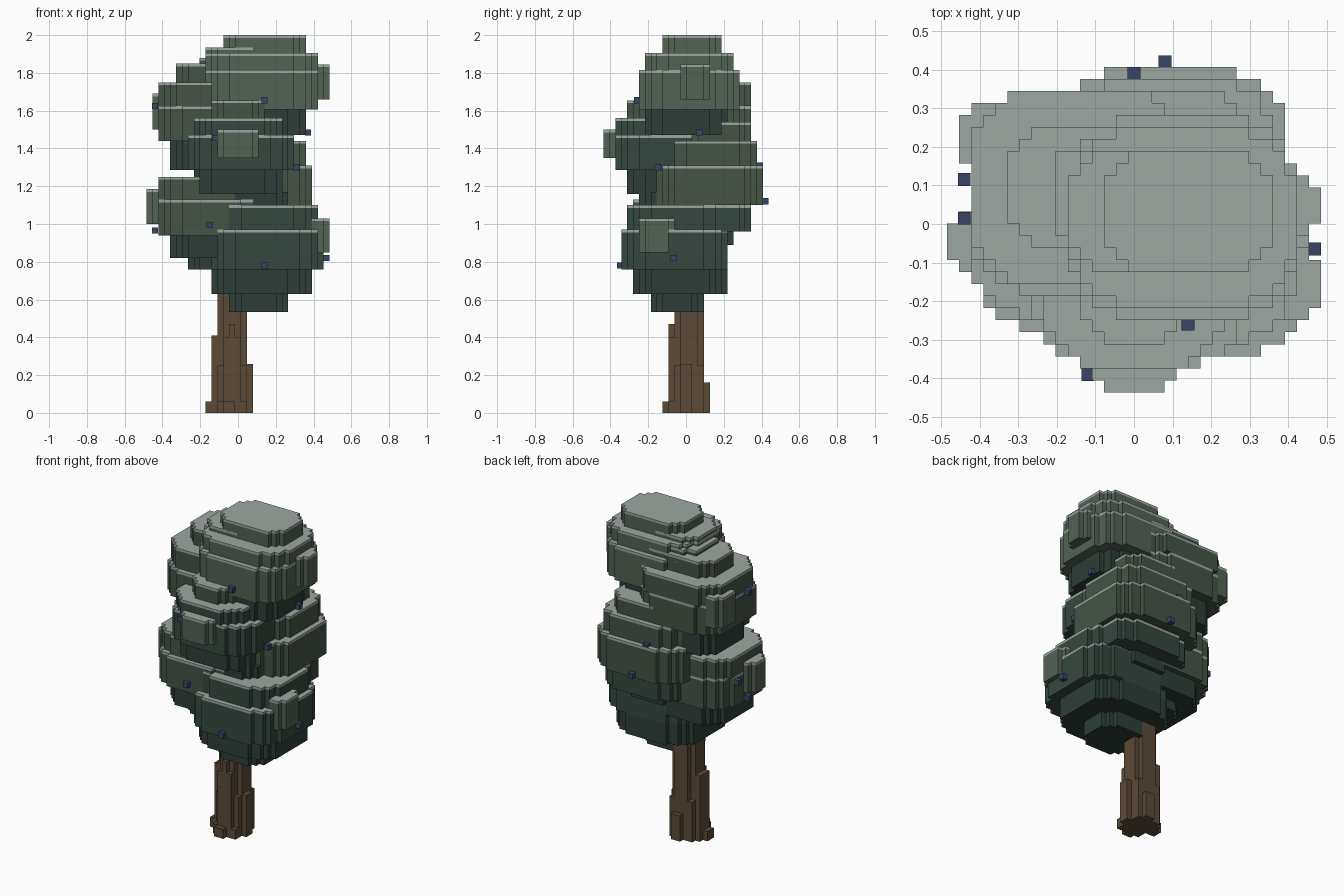
import bpy, bmesh, math

V = 0.03125          # voxel size
OX = -0.484          # voxel grid origin in x
OY = -0.4365         # voxel grid origin in y


def material(name, rgb):
    m = bpy.data.materials.new(name)
    m.diffuse_color = (*rgb, 1)
    return m


MATS = {
    "dark": material("leaf_dark", (0.026, 0.048, 0.040)),
    "deep": material("leaf_deep", (0.036, 0.065, 0.050)),
    "mid": material("leaf_mid", (0.058, 0.088, 0.060)),
    "light": material("leaf_light", (0.085, 0.122, 0.088)),
    "cap": material("leaf_frost", (0.34, 0.39, 0.36)),
    "bark": material("bark", (0.105, 0.070, 0.040)),
    "knot": material("bark_knot", (0.14, 0.10, 0.055)),
    "berry": material("berry", (0.04, 0.06, 0.13)),
}


def prism(bm, cells, z0, z1, index, top=True, bottom=True):
    """Extrude a set of grid cells into one stepped slab."""
    verts = {}

    def vert(i, j, z):
        if (i, j, z) not in verts:
            verts[i, j, z] = bm.verts.new((OX + i * V, OY + j * V, z))
        return verts[i, j, z]

    def face(*pts):
        bm.faces.new([vert(*p) for p in pts]).material_index = index

    for i, j in cells:
        c = [(i, j), (i + 1, j), (i + 1, j + 1), (i, j + 1)]
        if top:
            face(*[(*p, z1) for p in c])
        if bottom:
            face(*[(*p, z0) for p in reversed(c)])
        for k, n in enumerate([(i, j - 1), (i + 1, j), (i, j + 1), (i - 1, j)]):
            if n not in cells:
                a, b = c[k], c[(k + 1) % 4]
                face((*a, z0), (*b, z0), (*b, z1), (*a, z1))


def footprint(x0, x1, y0, y1, power):
    """Grid cells inside a superellipse filling the given bounds."""
    i0, i1 = round((x0 - OX) / V), round((x1 - OX) / V)
    j0, j1 = round((y0 - OY) / V), round((y1 - OY) / V)
    cx, cy, rx, ry = (i0 + i1) / 2, (j0 + j1) / 2, (i1 - i0) / 2, (j1 - j0) / 2
    return {(i, j) for i in range(i0, i1) for j in range(j0, j1)
            if abs((i + .5 - cx) / rx) ** power + abs((j + .5 - cy) / ry) ** power <= 1}


def part(name, layers, power=3.4):
    """Stack of layers: x0, x1, y0, y1, z0, z1, shade. Leafy tops get a pale cap."""
    bm = bmesh.new()
    keys = list(MATS)
    for x0, x1, y0, y1, z0, z1, shade in layers:
        cells = footprint(x0, x1, y0, y1, power)
        if shade in ("mid", "light", "deep"):
            prism(bm, cells, z0, z1 - 0.015, keys.index(shade), top=False)
            prism(bm, cells, z1 - 0.015, z1, keys.index("cap"), bottom=False)
        else:
            prism(bm, cells, z0, z1, keys.index(shade))
    bmesh.ops.dissolve_limit(bm, angle_limit=0.01, verts=bm.verts, edges=bm.edges,
                             delimit={'MATERIAL'})
    me = bpy.data.meshes.new(name)
    bm.to_mesh(me)
    bm.free()
    for m in MATS.values():
        me.materials.append(m)
    ob = bpy.data.objects.new(name, me)
    bpy.context.collection.objects.link(ob)
    return ob


# Foliage clumps, bottom to top
part("lower_right_clump", [
    (-0.05, 0.26, -0.19, 0.09, 0.535, 0.63, "dark"),
    (-0.14, 0.39, -0.28, 0.22, 0.63, 0.76, "dark"),
    (-0.14, 0.45, -0.345, 0.22, 0.76, 0.97, "deep"),
    (-0.11, 0.42, -0.31, 0.22, 0.97, 1.10, "deep"),
], 3.1)
part("lower_left_clump", [
    (-0.27, 0.08, -0.19, 0.12, 0.76, 0.82, "dark"),
    (-0.36, 0.11, -0.25, 0.22, 0.82, 0.94, "dark"),
    (-0.42, 0.14, -0.28, 0.25, 0.94, 1.13, "mid"),
    (-0.42, 0.11, -0.25, 0.25, 1.13, 1.25, "mid"),
], 3.1)
part("back_right_clump", [
    (-0.05, 0.25, 0.0, 0.25, 0.89, 0.96, "dark"),
    (-0.14, 0.36, -0.06, 0.345, 0.96, 1.10, "deep"),
    (-0.20, 0.39, -0.16, 0.405, 1.10, 1.31, "mid"),
    (-0.17, 0.36, -0.09, 0.375, 1.31, 1.44, "mid"),
    (-0.08, 0.29, 0.0, 0.345, 1.44, 1.54, "mid"),
], 3.6)
part("front_clump", [
    (-0.24, 0.23, -0.31, 0.12, 1.16, 1.285, "dark"),
    (-0.27, 0.30, -0.375, 0.15, 1.285, 1.47, "deep"),
    (-0.24, 0.23, -0.375, 0.15, 1.47, 1.56, "deep"),
    (-0.14, 0.14, -0.31, 0.09, 1.56, 1.655, "mid"),
], 3.2)
part("upper_left_clump", [
    (-0.36, 0.08, -0.12, 0.28, 1.285, 1.44, "dark"),
    (-0.42, 0.14, -0.19, 0.345, 1.44, 1.625, "mid"),
    (-0.42, 0.14, -0.16, 0.345, 1.625, 1.75, "mid"),
    (-0.33, 0.14, -0.06, 0.25, 1.75, 1.85, "mid"),
    (-0.20, 0.14, -0.06, 0.22, 1.85, 1.88, "mid"),
])
part("crown_clump", [
    (-0.08, 0.36, -0.22, 0.22, 1.47, 1.605, "dark"),
    (-0.17, 0.42, -0.25, 0.28, 1.605, 1.815, "light"),
    (-0.17, 0.42, -0.22, 0.25, 1.815, 1.905, "light"),
    (-0.17, 0.14, -0.125, 0.19, 1.905, 1.935, "light"),
    (-0.08, 0.36, -0.125, 0.19, 1.905, 2.0, "light"),
], 3)
# Foliage bridging the lower and middle clumps
part("middle_foliage", [(-0.17, 0.26, -0.25, 0.16, 1.0, 1.17, "dark")])

# Small leaf pads standing slightly proud of the clumps
for name, box in {
    "right_low_leaf_pad": (0.36, 0.484, -0.25, -0.06, 0.85, 1.03),
    "left_low_leaf_pad": (-0.484, -0.36, -0.125, 0.03, 1.0, 1.185),
    "front_leaf_pad": (-0.11, 0.11, -0.4365, -0.31, 1.35, 1.50),
    "left_high_leaf_pad": (-0.455, -0.33, 0.125, 0.315, 1.50, 1.69),
    "right_high_leaf_pad": (0.36, 0.484, -0.03, 0.125, 1.66, 1.845),
}.items():
    part(name, [(*box, "light")], 2.5)

# Trunk with stepped bark ridges and root flare
part("trunk", [(-0.11, 0.045, -0.065, 0.09, 0, 0.75, "bark")], 3)
ridges = [
    (-0.14, 0.045, -0.03, 0.06, 0, 0.41), (-0.08, 0.015, -0.095, 0.06, 0, 0.40),
    (-0.05, -0.02, -0.095, 0, 0, 0.47), (-0.14, 0.075, -0.03, 0.03, 0, 0.26),
    (-0.05, 0.015, 0, 0.12, 0, 0.16), (-0.11, 0.045, -0.065, 0.09, 0, 0.25),
    (-0.17, 0.045, -0.03, 0.03, 0, 0.06), (-0.08, -0.02, -0.125, 0, 0, 0.06),
    (-0.11, 0.045, -0.095, 0.09, 0, 0.06),
]
part("bark_ridges", [(*r, "bark") for r in ridges], 12)
part("bark_knot", [(-0.08, -0.02, -0.105, -0.07, 0.31, 0.36, "knot")], 12)

# Berries: small cubes half sunk in the leaves
berries = [
    (0.14, -0.26, 1.655), (-0.12, -0.39, 1.455), (0.37, 0.07, 1.485),
    (0.31, -0.15, 1.30), (-0.15, -0.29, 0.995), (-0.44, 0.015, 1.625),
    (-0.44, 0.115, 1.10), (-0.44, 0.015, 0.965), (0.08, 0.42, 1.12),
    (0.0, 0.39, 1.31), (0.14, -0.35, 0.78), (0.468, -0.065, 0.82),
]
for n, (x, y, z) in enumerate(berries):
    bpy.ops.mesh.primitive_cube_add(size=0.033, location=(x, y, z))
    ob = bpy.context.object
    ob.name = f"berry_{n + 1}"
    ob.data.materials.append(MATS["berry"])
